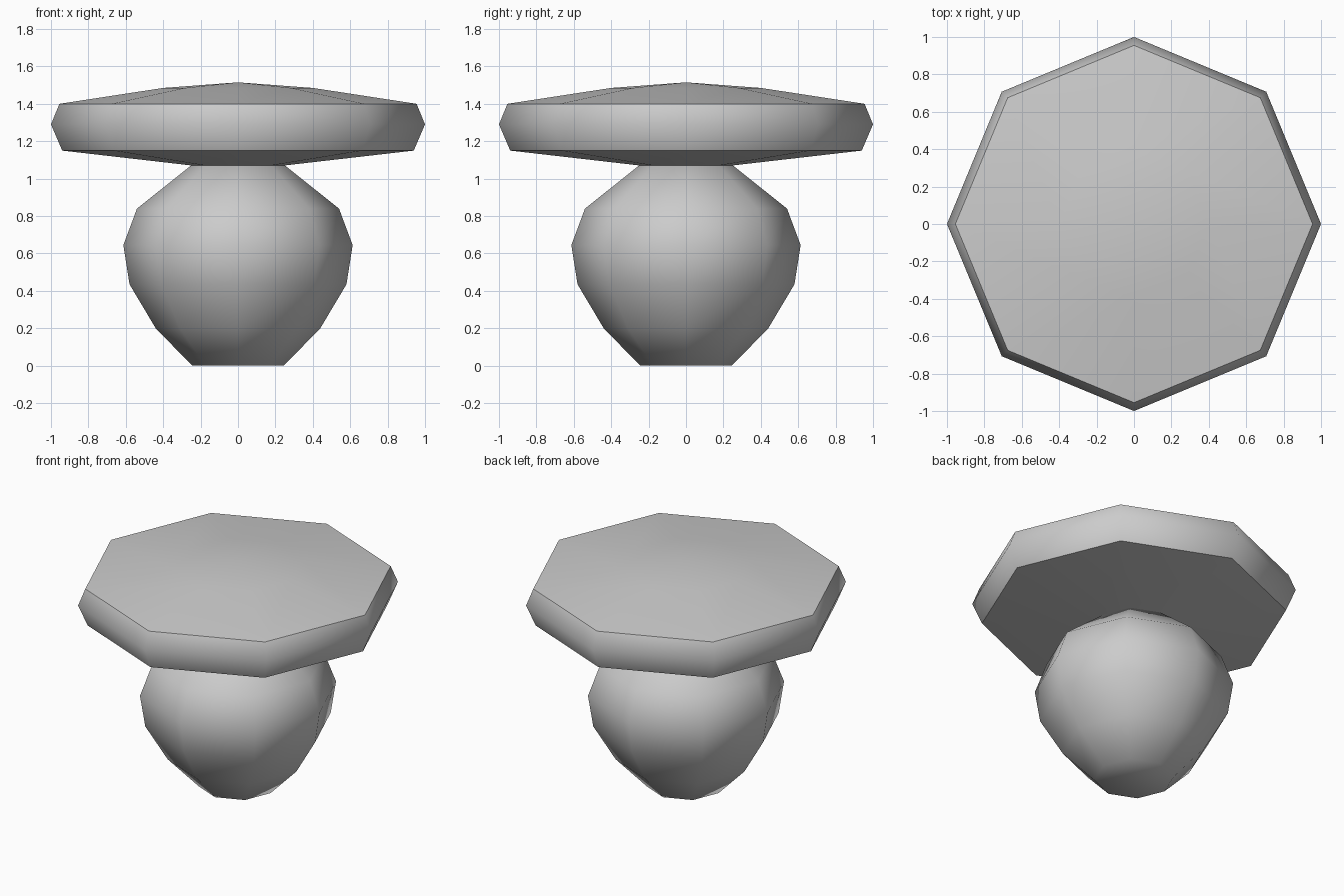
import bpy
import bmesh
import math

cube = bpy.data.objects.get("Cube")
if cube:
    bpy.data.objects.remove(cube, do_unlink=True)

SIDES = 8

grey = bpy.data.materials.new("plain_grey")
grey.use_nodes = True
colour = (0.6, 0.6, 0.6, 1.0)
grey.diffuse_color = colour
grey.node_tree.nodes["Principled BSDF"].inputs["Base Color"].default_value = colour


def turned(name, profile, sharp_degrees):
    """Revolve a (radius, height) profile, listed bottom to top, into a closed solid."""
    bm = bmesh.new()
    rings = []
    for radius, height in profile:
        if radius == 0:
            rings.append([bm.verts.new((0, 0, height))] * SIDES)
            continue
        angles = [math.tau * i / SIDES for i in range(SIDES)]
        rings.append([bm.verts.new((radius * math.cos(a), radius * math.sin(a), height))
                      for a in angles])
    for low, high in zip(rings, rings[1:]):
        for i in range(SIDES):
            j = (i + 1) % SIDES
            corners = dict.fromkeys((low[i], low[j], high[j], high[i]))
            bm.faces.new(list(corners))
    # Close any flat ends
    for ring in (rings[0], rings[-1]):
        if ring[0] != ring[1]:
            bm.faces.new(ring)
    bmesh.ops.recalc_face_normals(bm, faces=bm.faces)
    mesh = bpy.data.meshes.new(name)
    bm.to_mesh(mesh)
    bm.free()
    mesh.materials.append(grey)
    obj = bpy.data.objects.new(name, mesh)
    bpy.context.collection.objects.link(obj)
    bpy.ops.object.select_all(action="DESELECT")
    obj.select_set(True)
    bpy.context.view_layer.objects.active = obj
    bpy.ops.object.shade_smooth_by_angle(angle=math.radians(sharp_degrees))
    return obj


# Bulbous stem, flat at the base and at the neck under the cap
turned("stem", [(0.245, 0), (0.44, 0.2), (0.58, 0.435), (0.613, 0.645),
                (0.54, 0.84), (0.245, 1.075)], 60)

# Wide cap with a bevelled rim and a shallow domed top
turned("cap", [(0.245, 1.07), (0.94, 1.15), (1.0, 1.29), (0.955, 1.4),
               (0.4, 1.485), (0, 1.515)], 50)
